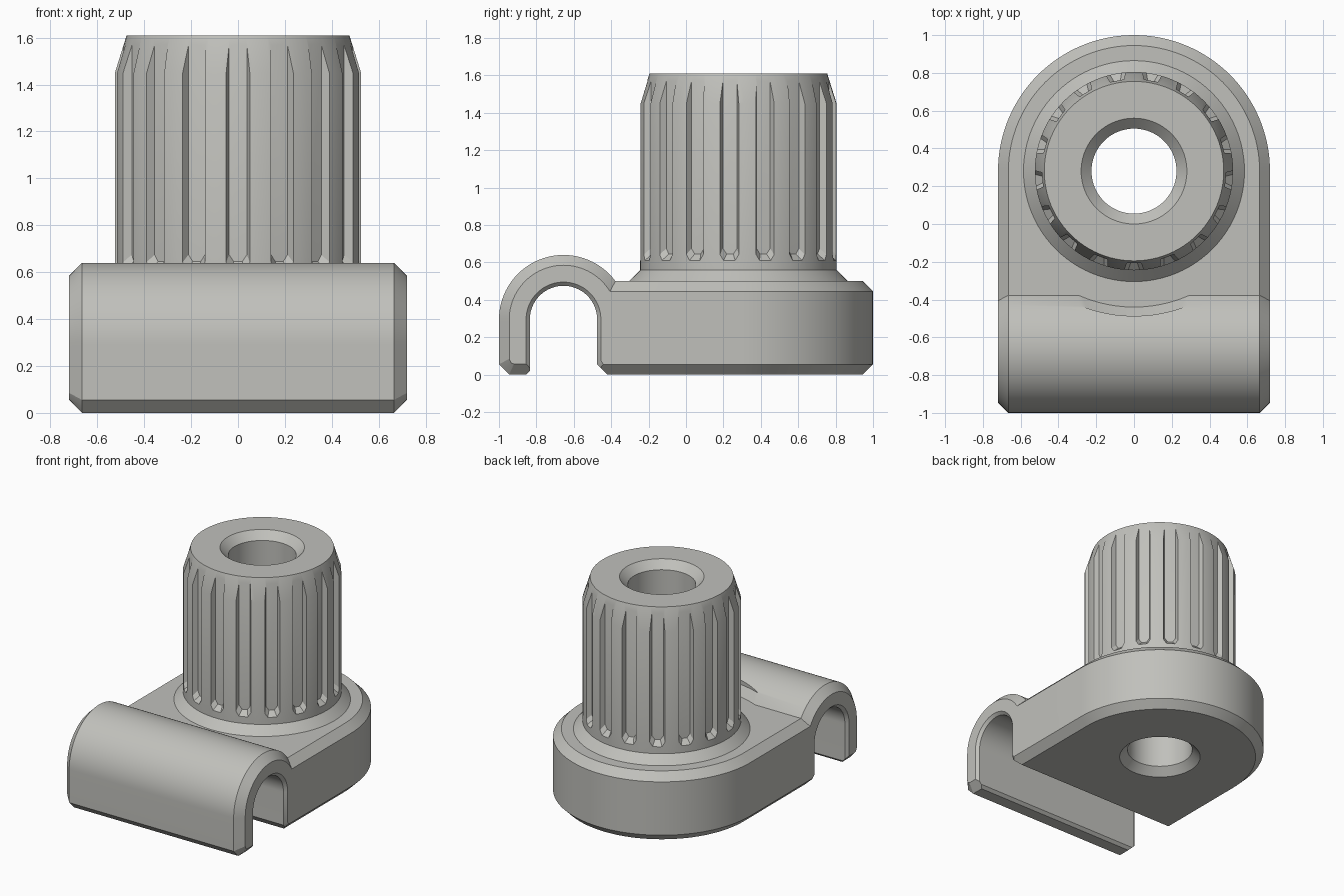
import bpy, bmesh, math
from math import sin, cos, pi

if "Cube" in bpy.data.objects:
    bpy.data.objects.remove(bpy.data.objects["Cube"])

CY = 0.28            # knob axis, y
CH = 0.055           # edge chamfer
HY, HZ = -0.655, 0.295   # hook arch centre

grey = bpy.data.materials.new("warm_grey")
grey.diffuse_color = (0.53, 0.53, 0.50, 1)
grey.use_nodes = True
grey.node_tree.nodes["Principled BSDF"].inputs["Base Color"].default_value = grey.diffuse_color


def loft(name, groups):
    """Closed solids, each skinned through a list of equal-length rings."""
    bm = bmesh.new()
    for rings in groups:
        vs = [[bm.verts.new(p) for p in r] for r in rings]
        n = len(vs[0])
        for a, b in zip(vs, vs[1:]):
            for i in range(n):
                j = (i + 1) % n
                bm.faces.new((a[i], a[j], b[j], b[i]))
        bm.faces.new(vs[0][::-1])
        bm.faces.new(vs[-1])
    bmesh.ops.recalc_face_normals(bm, faces=bm.faces)
    me = bpy.data.meshes.new(name)
    bm.to_mesh(me)
    bm.free()
    ob = bpy.data.objects.new(name, me)
    bpy.context.collection.objects.link(ob)
    me.materials.append(grey)
    return ob


def turned(name, profile, n=96):
    """Solid of revolution about the knob axis from (radius, z) points."""
    return loft(name, [[[(r * cos(2 * pi * i / n), CY + r * sin(2 * pi * i / n), z)
                         for i in range(n)] for r, z in profile]])


def combine(target, tool, op):
    m = target.modifiers.new(op, 'BOOLEAN')
    m.operation, m.solver, m.object = op, 'EXACT', tool
    bpy.context.view_layer.objects.active = target
    bpy.ops.object.modifier_apply(modifier=m.name)
    bpy.data.objects.remove(tool)


def arch(r, n=48):
    """Half circle in the y-z plane, front to back."""
    return [(HY - r * cos(pi * i / n), HZ + r * sin(pi * i / n)) for i in range(n + 1)]


def at_x(x, pts):
    return [(x, y, z) for y, z in pts]


# base plate: rounded back, chamfered top and bottom
def plate(inset, z, n=64):
    r = 0.72 - inset
    return ([(r, -0.6, z)] +
            [(r * cos(pi * i / n), CY + r * sin(pi * i / n), z) for i in range(n + 1)] +
            [(-r, -0.6, z)])


body = loft("knob_with_clip", [[plate(CH, 0), plate(0, CH), plate(0, 0.5 - CH), plate(CH, 0.5)]])

# hook: arch extruded sideways, with chamfered ends
full = [(-0.945, 0), (-0.975, 0.03), (-1.0, CH)] + arch(0.345) + [(-0.31, 0)]
end = [(-0.92, 0.057), (-0.935, 0.063), (-0.945, 0.085)] + arch(0.29) + [(-0.365, CH)]
hook = loft("hook", [[at_x(-0.72, end), at_x(-0.665, full), at_x(0.665, full), at_x(0.72, end)]])

# clearance around the knob in the back of the hook
combine(hook, turned("clearance_cutter", [(0.72, 0.5), (0.767, 0.56), (0.767, 0.8)]), 'DIFFERENCE')
combine(body, hook, 'UNION')


# channel inside the hook, slightly flared at both ends
def channel(x, e):
    r = 0.18 + e
    return at_x(x, [(-0.875 - e, -0.02), (HY - r, 0.02 + e)] + arch(r) +
                [(HY + r, CH + e), (-0.4 + e, -0.02)])


combine(body, loft("channel_cutter", [[channel(-0.74, 0.04), channel(-0.70, 0),
                                       channel(0.70, 0), channel(0.74, 0.04)]]), 'DIFFERENCE')

# knob: flange, barrel and tapered top
knob = turned("knob", [(0.585, 0.45), (0.585, 0.5), (0.525, 0.56), (0.525, 1.45), (0.475, 1.61)])

# 17 grip grooves with sloped sides and a scooped lower end
GROOVES = 17


def groove(k):
    a = -pi / 2 + 2 * pi * k / GROOVES
    rings = []
    for r, w, z in ((0.487, 0.038, 0.645), (0.56, 0.064, 0.578)):
        pts = [(-w, 1.7), (-w, z + 0.03), (-w + 0.02, z), (w - 0.02, z), (w, z + 0.03), (w, 1.7)]
        rings.append([(r * cos(a) - t * sin(a), CY + r * sin(a) + t * cos(a), h) for t, h in pts])
    return rings


combine(knob, loft("groove_cutter", [groove(k) for k in range(GROOVES)]), 'DIFFERENCE')
combine(body, knob, 'UNION')

# through bore, countersunk at both ends
combine(body, turned("bore_cutter", [(0.30, -0.02), (0.28, 0), (0.225, CH), (0.225, 1.61 - CH),
                                     (0.28, 1.61), (0.30, 1.63)]), 'DIFFERENCE')

bpy.ops.object.select_all(action='DESELECT')
body.select_set(True)
bpy.context.view_layer.objects.active = body
bpy.ops.object.shade_smooth_by_angle(angle=math.radians(25))
